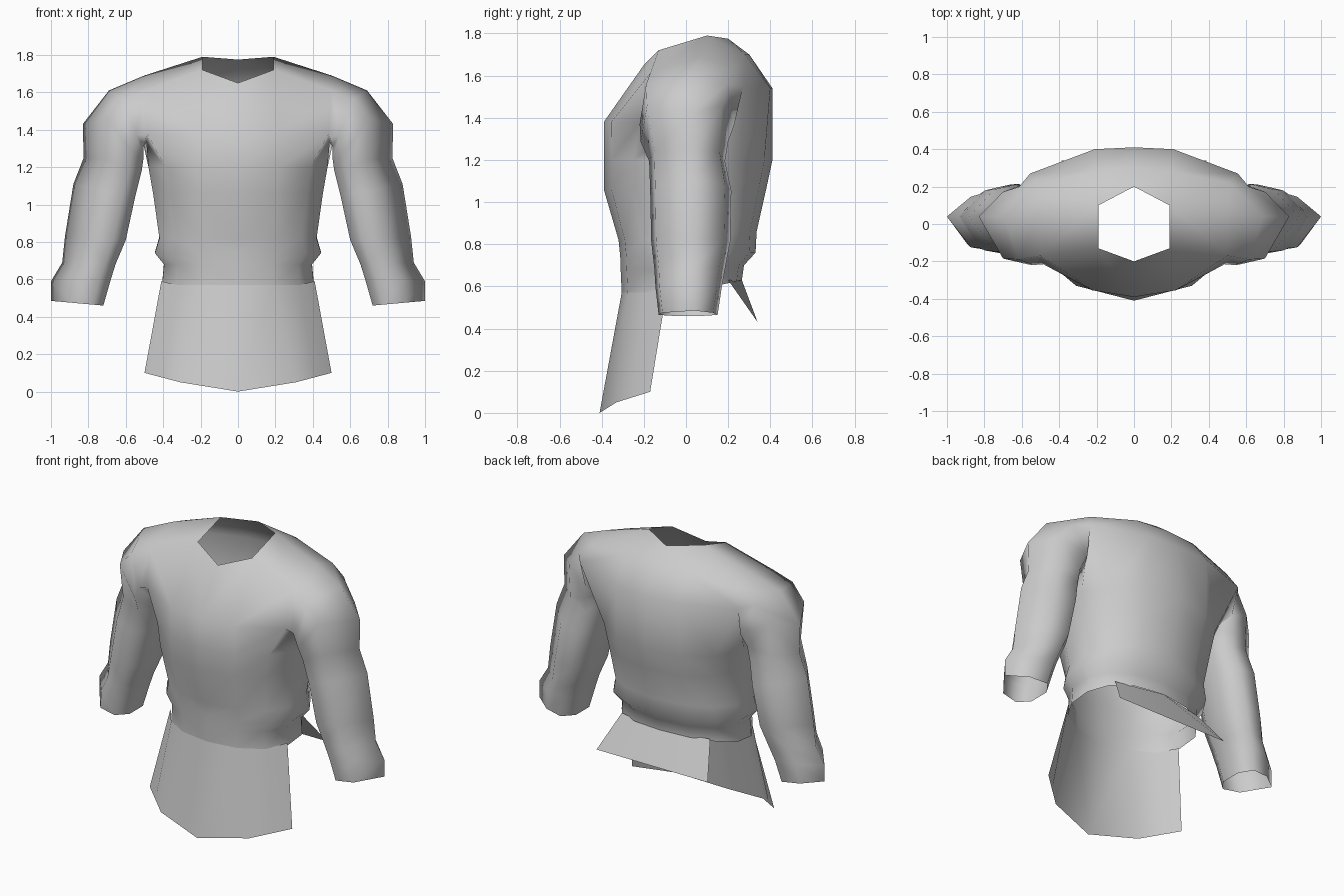
import bpy, bmesh, math
from mathutils import Vector

cube = bpy.data.objects.get("Cube")
if cube:
    bpy.data.objects.remove(cube, do_unlink=True)

cloth = bpy.data.materials.new("grey_cloth")
cloth.use_nodes = True
GREY = (0.6, 0.6, 0.6, 1)
cloth.diffuse_color = GREY
cloth.node_tree.nodes["Principled BSDF"].inputs["Base Color"].default_value = GREY


def finish(name, bm):
    """Turn a +x half mesh into a mirrored, smooth object."""
    mesh = bpy.data.meshes.new(name)
    bm.to_mesh(mesh)
    bm.free()
    mesh.materials.append(cloth)
    mesh.shade_smooth()
    obj = bpy.data.objects.new(name, mesh)
    bpy.context.collection.objects.link(obj)
    mirror = obj.modifiers.new("mirror", 'MIRROR')
    mirror.merge_threshold = 0.002


def strip(bm, low, high, closed=False):
    """Bridge two rows of vertices with quads."""
    n = len(low)
    for i in range(n if closed else n - 1):
        j = (i + 1) % n
        bm.faces.new((low[i], low[j], high[j], high[i]))


def power(v):
    return math.copysign(abs(v) ** 0.93, v)


def torso_row(bm, z, width, front, back, back_lift=0):
    """Half of a slightly boxy oval, from front centre round to back centre."""
    row = []
    for i in range(8):
        a = math.pi * i / 7
        x = 0 if i in (0, 7) else width * power(math.sin(a))
        c = power(math.cos(a))
        y = c * front if c > 0 else -c * back
        row.append(bm.verts.new((x, y, z + back_lift * max(0, -c))))
    return row


def sleeve_ring(bm, ix, iz, ox, oz, front, back, lift=0):
    """Seven-sided ring: flat inner side, rounded front and back, outer ridge."""
    inner, outer = Vector((ix, 0, iz)), Vector((ox, 0, oz))
    ring = []
    for t, y, up in ((0, .45 * front, 0), (.2, front, 0), (.6, .86 * front, lift),
                     (1, .04, 0),
                     (.6, .86 * back, lift), (.2, back, 0), (0, .5 * back, 0)):
        p = inner.lerp(outer, t)
        ring.append(bm.verts.new((p.x, y, p.z + up)))
    return ring


# Shirt: body rows from hem to armpit
bm = bmesh.new()
rows = [torso_row(bm, *r) for r in (
    (.57, .415, -.305, .265, .06), (.68, .405, -.31, .275, .02),
    (.74, .455, -.312, .33, .02), (.82, .43, -.32, .335, .04),
    (1.06, .465, -.39, .38), (1.2, .49, -.39, .41))]
for low, high in zip(rows, rows[1:]):
    strip(bm, low, high)

# Armhole loop, chest, upper back and neck opening
hole = [bm.verts.new(p) for p in (
    (.49, -.08, 1.33), (.485, -.215, 1.38), (.5, -.17, 1.61),
    (.5, .07, 1.69), (.51, .22, 1.64), (.555, .27, 1.545), (.49, .13, 1.33))]
chest = [bm.verts.new(p) for p in ((0, -.39, 1.38), (.22, -.355, 1.38))]
blades = [bm.verts.new(p) for p in ((.21, .4, 1.54), (0, .41, 1.54))]
nape = [bm.verts.new(p) for p in ((.21, .28, 1.7), (0, .3, 1.7))]
neck = [bm.verts.new(p) for p in (
    (0, -.2, 1.65), (.19, -.13, 1.72), (.19, .1, 1.79), (0, .2, 1.775))]
strip(bm, rows[-1], chest + [hole[1], hole[0], hole[6], hole[5]] + blades)
strip(bm, chest + hole[1:2], [neck[0], neck[1], hole[2]])
strip(bm, hole[2:4], neck[1:3])
strip(bm, [hole[5]] + blades, [hole[4]] + nape)
strip(bm, [hole[4]] + nape, [hole[3]] + neck[2:])

# Sleeve rings from shoulder to open cuff
upper = hole
for r in ((.505, 1.31, .69, 1.61, -.22, .23, .07), (.505, 1.25, .83, 1.43, -.215, .2, .1),
          (.515, 1.18, .825, 1.25, -.175, .185, .02), (.55, 1.04, .88, 1.11, -.17, .215),
          (.60, .81, .925, .83, -.165, .21), (.655, .68, .94, .69, -.15, .185),
          (.68, .6, 1, .59, -.145, .17), (.72, .46, 1, .485, -.13, .15)):
    ring = sleeve_ring(bm, *r)
    strip(bm, ring, upper, closed=True)
    upper = ring
finish("shirt", bm)

# Hanging flaps below the hem
FLAPS = {
    "front_flap": (((0, -.41, 0), (.31, -.33, .05), (.405, -.25, .075), (.5, -.17, .1)),
                   ((0, -.305, .57), (.19, -.276, .57), (.33, -.197, .57), (.41, -.09, .59))),
    "back_flap": (((.39, .34, .43), (0, .34, .43)),
                  ((.31, .2, .63), (0, .265, .63))),
}
for name, (bottom, top) in FLAPS.items():
    bm = bmesh.new()
    strip(bm, [bm.verts.new(p) for p in bottom], [bm.verts.new(p) for p in top])
    finish(name, bm)
